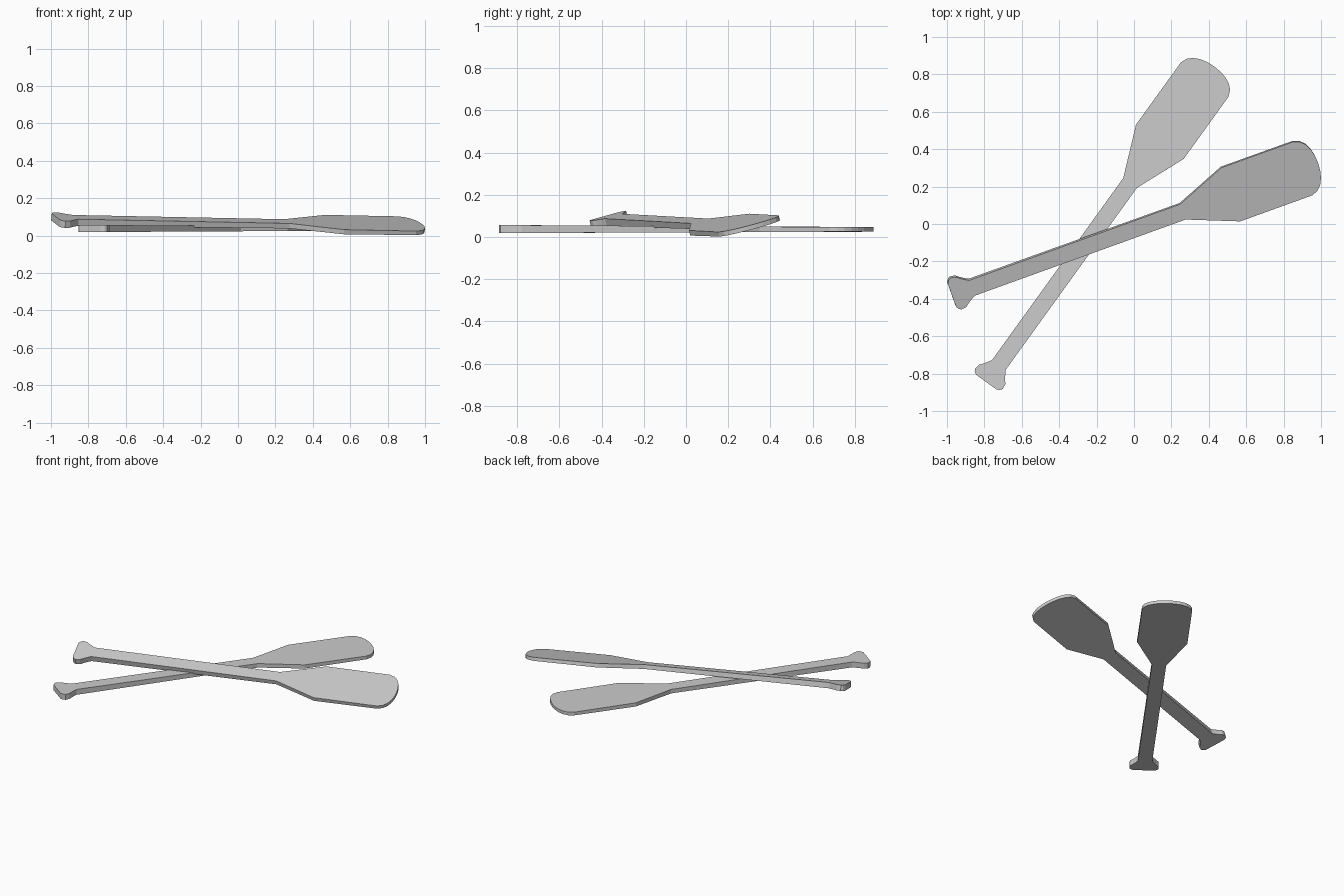
import bpy, bmesh
from math import radians, atan
from mathutils import Matrix

if "Cube" in bpy.data.objects:
    bpy.data.objects.remove(bpy.data.objects["Cube"])

# Half outline of a paddle: u along the shaft (0 = neck), v = half width
HALF = [(-1.313, 0.068), (-1.302, 0.085), (-1.289, 0.092), (-1.262, 0.088),
        (-1.242, 0.072), (-1.218, 0.056), (-1.199, 0.045), (0.0, 0.045),
        (0.272, 0.157), (0.682, 0.157), (0.716, 0.143), (0.740, 0.118),
        (0.757, 0.082), (0.766, 0.042)]
OUTLINE = HALF + [(0.769, 0.0)] + [(u, -v) for u, v in reversed(HALF)]


def half_thickness(u):
    # the paddle thins gently from grip to blade tip
    return 0.0138 - 0.0039 * u


def paddle(name, neck, heading, pitch=0.0, roll=0.0):
    bm = bmesh.new()
    top = [bm.verts.new((u, v, half_thickness(u))) for u, v in OUTLINE]
    low = [bm.verts.new((u, v, -half_thickness(u))) for u, v in OUTLINE]
    bm.faces.new(top)
    bm.faces.new(low[::-1])
    n = len(OUTLINE)
    for i in range(n):
        j = (i + 1) % n
        bm.faces.new((top[i], low[i], low[j], top[j]))
    bmesh.ops.recalc_face_normals(bm, faces=bm.faces)
    mat = (Matrix.Translation(neck) @ Matrix.Rotation(radians(heading), 4, 'Z')
           @ Matrix.Rotation(pitch, 4, 'Y') @ Matrix.Rotation(roll, 4, 'X'))
    bm.transform(mat)
    mesh = bpy.data.meshes.new(name)
    bm.to_mesh(mesh)
    bm.free()
    obj = bpy.data.objects.new(name, mesh)
    bpy.context.collection.objects.link(obj)
    return obj


# Paddle lying flat, and the second one resting across it, rolled to one side
paddle("lower_paddle", (-0.021, 0.219, 0.037), 54.2, pitch=0.0007)
paddle("upper_paddle", (0.26, 0.068, 0.063), 19.8, pitch=0.015, roll=atan(0.26))
